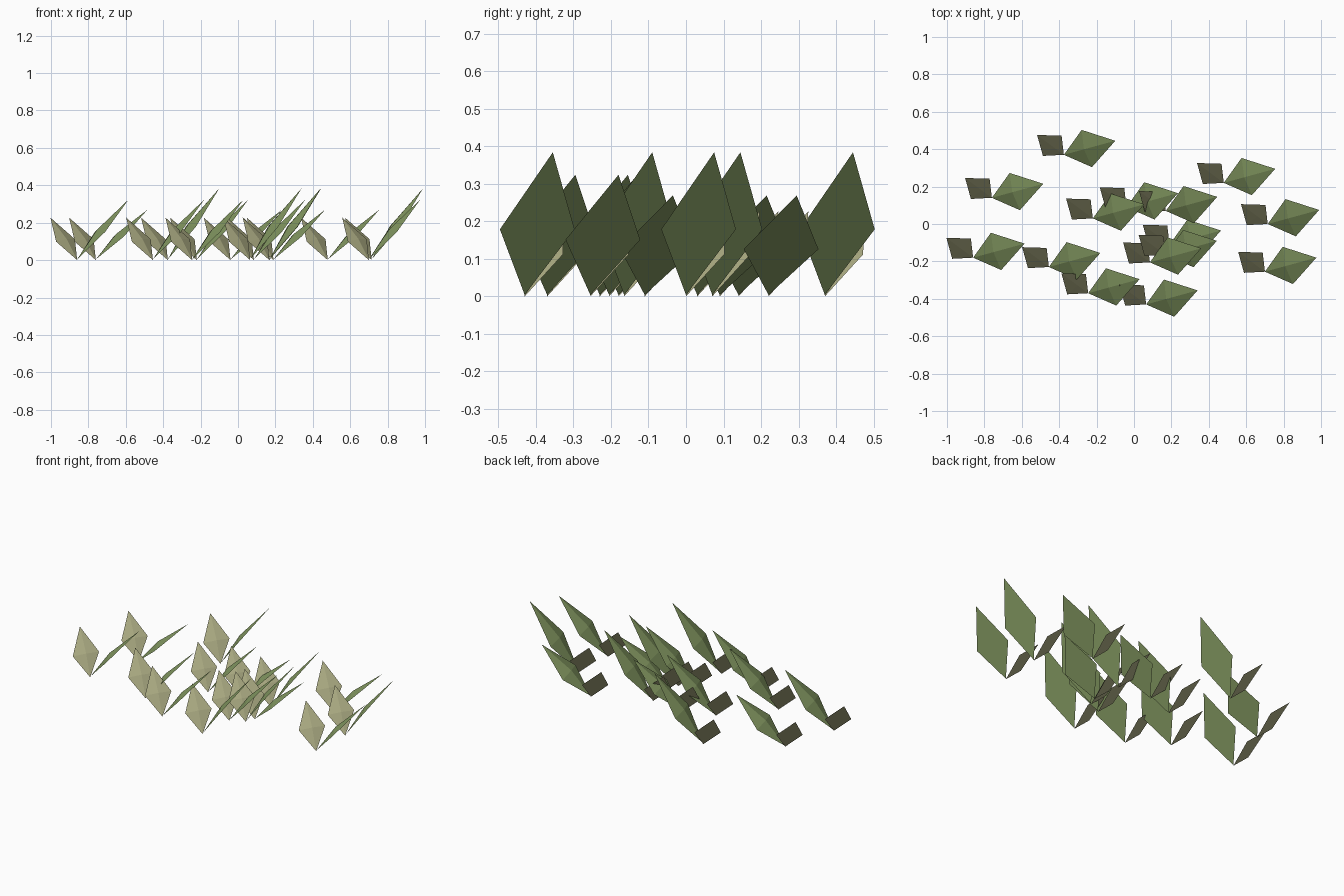
import bpy
from mathutils import Vector

if "Cube" in bpy.data.objects:
    bpy.data.objects.remove(bpy.data.objects["Cube"])


def srgb(r, g, b):
    return tuple((c / 255 / 12.92) if c < 10 else ((c / 255 + 0.055) / 1.055) ** 2.4
                 for c in (r, g, b)) + (1.0,)


def material(name, rgb):
    m = bpy.data.materials.new(name)
    m.diffuse_color = srgb(*rgb)
    m.use_nodes = True
    m.node_tree.nodes["Principled BSDF"].inputs["Base Color"].default_value = m.diffuse_color
    return m


GREEN = material("leaf green", (131, 152, 97))
TAN = material("dry leaf tan", (168, 168, 128))


def leaf(name, base, left, tip, right, bulge, mat):
    """Diamond leaf: flat underside and a shallow four-sided pyramid on top."""
    pts = [Vector(p) for p in ((0, 0, 0), right, tip, left)]
    normal = (pts[1] - pts[3]).cross(pts[2]).normalized()
    if normal.z < 0:
        normal.negate()
    centre = (pts[1] + pts[3]) / 2 + normal * bulge
    faces = [(3, 2, 1, 0)] + [(i, (i + 1) % 4, 4) for i in range(4)]
    me = bpy.data.meshes.new(name)
    me.from_pydata([tuple(p) for p in pts + [centre]], [], faces)
    me.materials.append(mat)
    ob = bpy.data.objects.new(name, me)
    ob.location = base
    bpy.context.collection.objects.link(ob)


# Sprouts: base x, base y, height of the large leaf
SPROUTS = [
    (-0.86, -0.18, 0.32), (-0.76, 0.14, 0.265), (-0.375, 0.37, 0.38),
    (-0.455, -0.23, 0.32), (-0.22, 0.03, 0.32), (-0.245, -0.37, 0.32),
    (0.065, -0.43, 0.38), (0.085, -0.205, 0.32), (0.19, -0.11, 0.265),
    (0.168, -0.165, 0.38), (-0.04, 0.09, 0.265), (0.17, 0.07, 0.38),
    (0.48, 0.22, 0.265), (0.715, 0.0, 0.38), (0.70, -0.255, 0.32),
]

for i, (x, y, h) in enumerate(SPROUTS, 1):
    # large green leaf leaning to +x
    leaf(f"large_leaf_{i}", (x, y, 0.004), (0.095, 0.133, h * 0.46),
         (0.275, 0.075, h), (0.15, -0.066, h * 0.46), 0.02, GREEN)
    # small dry leaf leaning to -x
    leaf(f"small_leaf_{i}", (x, y, 0.0), (-0.012, 0.102, 0.112),
         (-0.143, 0.106, 0.227), (-0.112, -0.006, 0.098), 0.012, TAN)
